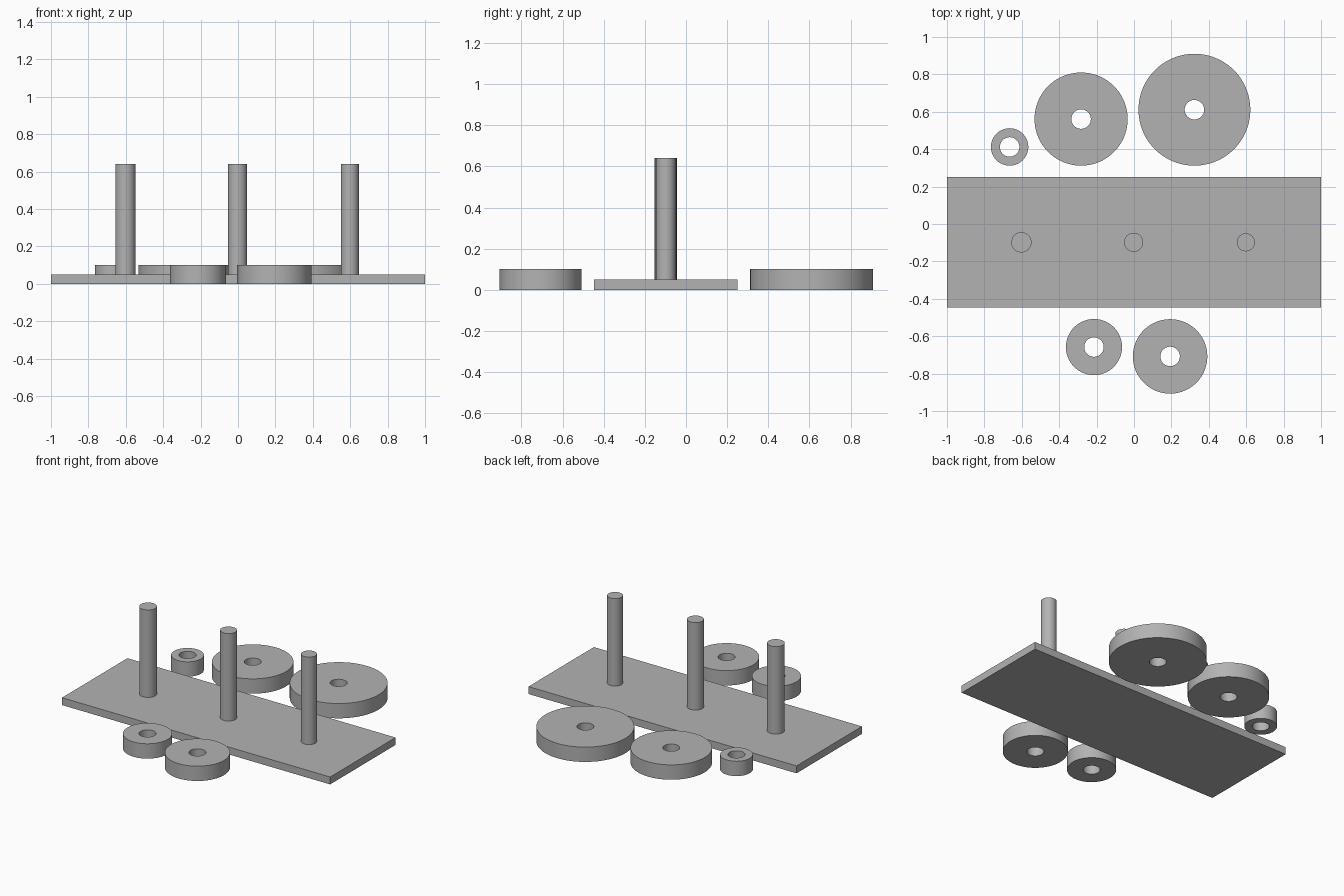
import bpy, bmesh, math

if "Cube" in bpy.data.objects:
    bpy.data.objects.remove(bpy.data.objects["Cube"])

grey = bpy.data.materials.new("plain_grey")
grey.diffuse_color = (0.45, 0.45, 0.45, 1)
grey.use_nodes = True
grey.node_tree.nodes["Principled BSDF"].inputs["Base Color"].default_value = grey.diffuse_color
SEGMENTS = 96


def finish(name, bm, location):
    """Turn a bmesh into a grey object with sharp rims and smooth sides."""
    bmesh.ops.recalc_face_normals(bm, faces=bm.faces[:])
    mesh = bpy.data.meshes.new(name)
    bm.to_mesh(mesh)
    bm.free()
    mesh.materials.append(grey)
    obj = bpy.data.objects.new(name, mesh)
    obj.location = location
    bpy.context.collection.objects.link(obj)
    bpy.ops.object.select_all(action='DESELECT')
    obj.select_set(True)
    bpy.context.view_layer.objects.active = obj
    bpy.ops.object.shade_smooth_by_angle(angle=math.radians(30))
    return obj


def box(name, size, location):
    bm = bmesh.new()
    bmesh.ops.create_cube(bm, size=1)
    bmesh.ops.scale(bm, vec=size, verts=bm.verts)
    return finish(name, bm, location)


def peg(name, radius, height, location):
    bm = bmesh.new()
    bmesh.ops.create_cone(bm, cap_ends=True, segments=SEGMENTS, radius1=radius,
                          radius2=radius, depth=height)
    return finish(name, bm, location)


def ring(name, outer, hole, height, location):
    """Disc with a through hole: a rectangular section swept round z."""
    bm = bmesh.new()
    section = [(hole, 0), (outer, 0), (outer, height), (hole, height)]
    loops = []
    for i in range(SEGMENTS):
        a = math.tau * i / SEGMENTS
        loops.append([bm.verts.new((r * math.cos(a), r * math.sin(a), z))
                      for r, z in section])
    for i in range(SEGMENTS):
        here, following = loops[i], loops[(i + 1) % SEGMENTS]
        for j in range(4):
            k = (j + 1) % 4
            bm.faces.new((here[j], following[j], following[k], here[k]))
    return finish(name, bm, location)


# Base board
box("base_board", (2.0, 0.697, 0.05), (0, -0.098, 0.025))

# Three pegs, slightly thinner from left to right
for name, x, radius in (("left_peg", -0.602, 0.054),
                        ("middle_peg", -0.002, 0.051),
                        ("right_peg", 0.598, 0.048)):
    peg(name, radius, 0.59, (x, -0.098, 0.345))

# Loose discs lying behind and in front of the board
for name, x, y, radius in (("smallest_disc", -0.665, 0.412, 0.10),
                           ("large_disc", -0.283, 0.561, 0.249),
                           ("largest_disc", 0.323, 0.611, 0.299),
                           ("small_disc", -0.214, -0.658, 0.15),
                           ("medium_disc", 0.193, -0.708, 0.199)):
    ring(name, radius, 0.052, 0.10, (x, y, 0))
